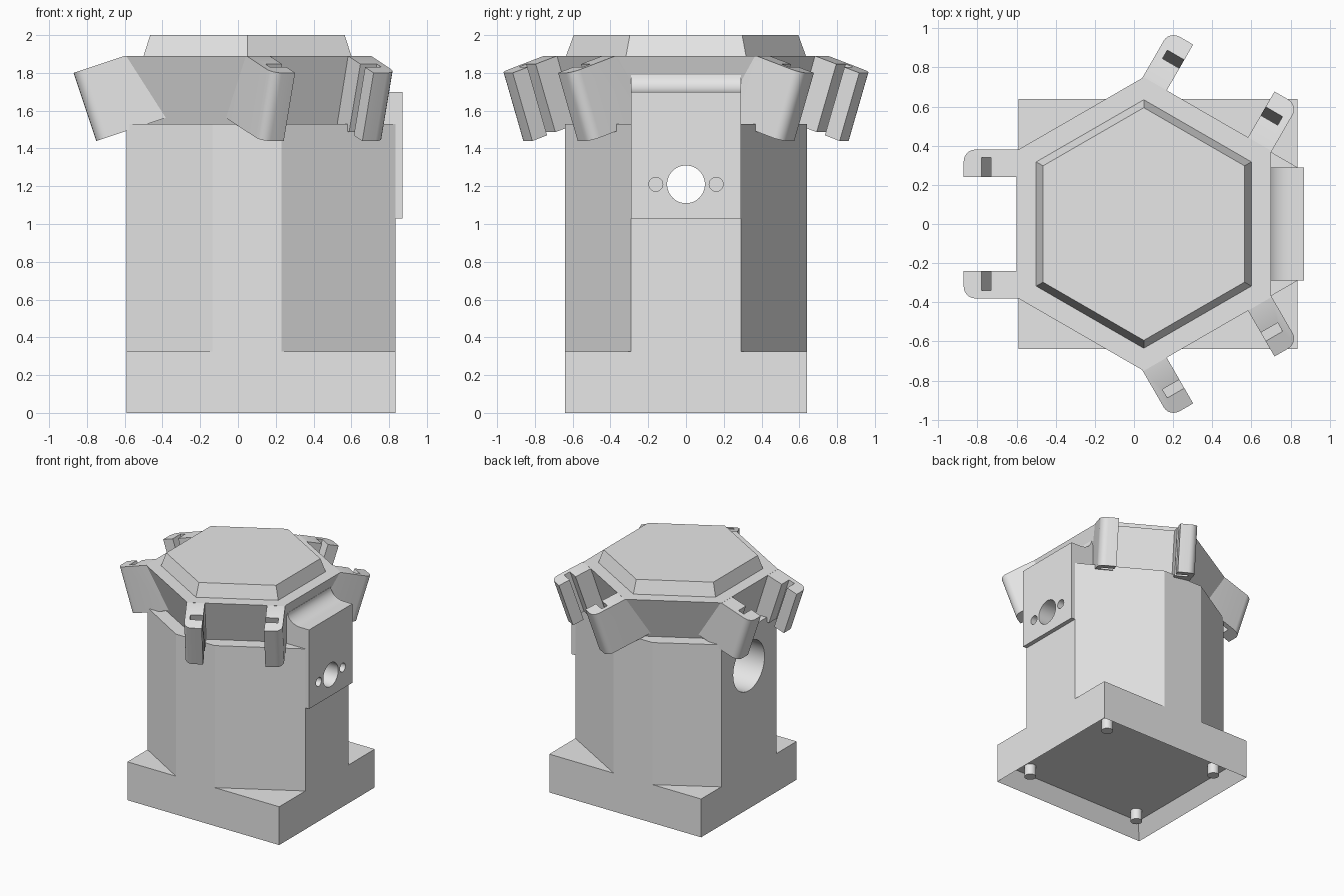
import bpy, bmesh, math
from mathutils import Vector, Matrix

cube = bpy.data.objects.get("Cube")
if cube:
    bpy.data.objects.remove(cube, do_unlink=True)

CX = 0.05                      # axis of the hexagonal head
TILT = math.radians(18.4)      # downward tilt of the clip arms

grey = bpy.data.materials.new("light_grey")
grey.use_nodes = True
grey.diffuse_color = (0.8, 0.8, 0.8, 1)
grey.node_tree.nodes["Principled BSDF"].inputs["Base Color"].default_value = (0.8, 0.8, 0.8, 1)


def finish(name, bm):
    bmesh.ops.recalc_face_normals(bm, faces=bm.faces[:])
    mesh = bpy.data.meshes.new(name)
    bm.to_mesh(mesh)
    bm.free()
    mesh.materials.append(grey)
    obj = bpy.data.objects.new(name, mesh)
    bpy.context.collection.objects.link(obj)
    return obj


def loft(bottom, top):
    """Closed solid between two matching rings of points."""
    bm = bmesh.new()
    a = [bm.verts.new(p) for p in bottom]
    b = [bm.verts.new(p) for p in top]
    n = len(a)
    bm.faces.new(a)
    bm.faces.new(b)
    for i in range(n):
        j = (i + 1) % n
        bm.faces.new((a[i], a[j], b[j], b[i]))
    return bm


def prism(name, outline, z0, z1):
    return finish(name, loft([(x, y, z0) for x, y in outline],
                             [(x, y, z1) for x, y in outline]))


def hexagon(apothem, z):
    r = apothem / math.cos(math.pi / 6)
    return [(CX + r * math.cos(a), r * math.sin(a), z)
            for a in (math.pi / 6 + i * math.pi / 3 for i in range(6))]


def cylinder(name, radius, p0, p1, sides=48):
    p0, p1 = Vector(p0), Vector(p1)
    d = p1 - p0
    m = Matrix.Translation((p0 + p1) / 2) @ d.to_track_quat('Z', 'Y').to_matrix().to_4x4()
    bm = bmesh.new()
    bmesh.ops.create_cone(bm, cap_ends=True, segments=sides, radius1=radius,
                          radius2=radius, depth=d.length, matrix=m)
    return finish(name, bm)


def boolean(obj, other, operation):
    mod = obj.modifiers.new("cut", 'BOOLEAN')
    mod.operation, mod.solver, mod.object = operation, 'EXACT', other
    bpy.context.view_layer.update()
    deps = bpy.context.evaluated_depsgraph_get()
    mesh = bpy.data.meshes.new_from_object(obj.evaluated_get(deps))
    obj.modifiers.clear()
    obj.data = mesh


def smooth(obj):
    bpy.ops.object.select_all(action='DESELECT')
    obj.select_set(True)
    bpy.context.view_layer.objects.active = obj
    bpy.ops.object.shade_smooth_by_angle(angle=math.radians(30))


# Square foot with a recess underneath
foot = [(-0.59, -0.64), (0.835, -0.64), (0.835, 0.64), (-0.59, 0.64)]
body = prism("body", foot, 0, 0.325)
bm = bmesh.new()
bm.from_mesh(body.data)
under = min(bm.faces, key=lambda f: f.calc_center_median().z)
bmesh.ops.inset_region(bm, faces=[under], thickness=0.1)
bmesh.ops.translate(bm, verts=under.verts[:], vec=(0, 0, 0.12))
bm.to_mesh(body.data)
bm.free()

# Column: clipped hexagon stretched toward +x
half = [(-0.59, 0.37), (-0.135, 0.64), (0.23, 0.64), (0.835, 0.29)]
column = prism("column", half + [(x, -y) for x, y in reversed(half)], 0.325, 1.53)
boolean(body, column, 'UNION')
bpy.data.objects.remove(column, do_unlink=True)

# Front pad with a concave fillet running up to the collar
pad = [(0.6, 1.03), (0.87, 1.03), (0.87, 1.70), (0.79, 1.70)]
pad += [(0.79 - 0.12 * math.sin(t), 1.79 - 0.09 * math.cos(t))
        for t in (i * math.pi / 16 for i in range(1, 9))]
pad += [(0.6, 1.79)]
plate = finish("mounting_pad", loft([(x, -0.29, z) for x, z in pad],
                                    [(x, 0.29, z) for x, z in pad]))

# Stepped bore through the body and two screw holes
HZ = 1.21
cutters = [cylinder("wide_bore_cutter", 0.21, (-0.8, 0, HZ), (0.6, 0, HZ)),
           cylinder("narrow_bore_cutter", 0.1, (0.3, 0, HZ), (1.1, 0, HZ))]
cutters += [cylinder("screw_cutter", 0.037, (0.76, y, HZ), (1.0, y, HZ), 24)
            for y in (-0.16, 0.16)]
for c in cutters:
    for target in (body, plate):
        boolean(target, c, 'DIFFERENCE')
for c in cutters:
    bpy.data.objects.remove(c, do_unlink=True)
smooth(body)
smooth(plate)

# Undercut collar and chamfered cap
finish("collar", loft(hexagon(0.535, 1.53), hexagon(0.65, 1.89)))
finish("cap", loft(hexagon(0.55, 1.89), hexagon(0.515, 2.0)))


# Slotted clip arms, in pairs on every other side of the collar
def clip_arm(name, angle, side):
    r, end = 0.06, 0.285
    section = [(-0.12, 0.24), (0.137, 0.24), (0.137, 0.34), (0.19, 0.34), (0.19, 0.24), (end, 0.24)]
    section += [(end - r + r * math.cos(t), 0.38 - r + r * math.sin(t))
                for t in (i * math.pi / 12 for i in range(7))]
    section += [(-0.12, 0.38)]
    c, s = math.cos(TILT), math.sin(TILT)

    def place(u, y, t):
        return (0.65 + u * c - t * s, y * side, 1.89 - u * s - t * c)

    bm = loft([place(u, y, 0.38) for u, y in section], [place(u, y, 0) for u, y in section])
    cut = bmesh.ops.bisect_plane(bm, geom=bm.verts[:] + bm.edges[:] + bm.faces[:],
                                 plane_co=(0, 0, 1.889), plane_no=(0, 0, 1), clear_outer=True)
    rim = [e for e in cut["geom_cut"] if isinstance(e, bmesh.types.BMEdge)]
    bmesh.ops.holes_fill(bm, edges=rim, sides=0)
    bmesh.ops.transform(bm, verts=bm.verts[:],
                        matrix=Matrix.Translation((CX, 0, 0)) @ Matrix.Rotation(angle, 4, 'Z'))
    smooth(finish(name, bm))


for label, deg in (("right", 180), ("back", 60), ("front", -60)):
    for side in (-1, 1):
        clip_arm(f"{label}_clip_arm_{'a' if side < 0 else 'b'}", math.radians(deg), side)

# Locating pegs in the recess
for x in (-0.41, 0.655):
    for y in (-0.46, 0.46):
        smooth(cylinder("locating_peg", 0.045, (x, y, 0.03), (x, y, 0.125), 24))
